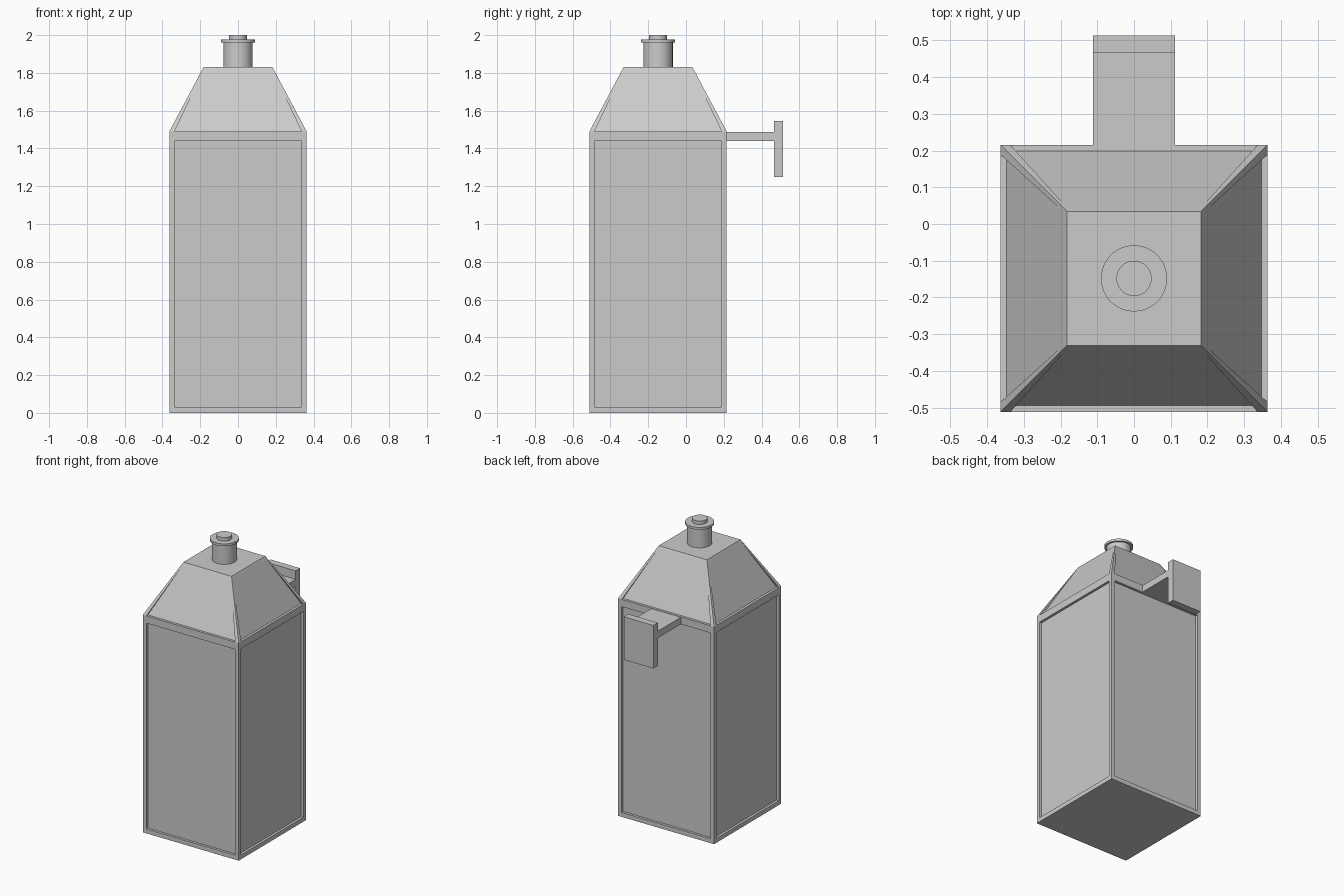
import bpy, bmesh, math
from mathutils import Matrix, Vector

if "Cube" in bpy.data.objects:
    bpy.data.objects.remove(bpy.data.objects["Cube"])

CY = -0.148            # body centre in y
H, T = 0.3635, 0.1825  # half widths of body and roof top
P, REC = 0.337, 0.017  # panel half width and recess depth
ZR, ZT = 1.49, 1.83    # eave and roof top heights


def finish(name, bm, loc=(0, 0, 0)):
    bmesh.ops.remove_doubles(bm, verts=bm.verts, dist=1e-5)
    bmesh.ops.recalc_face_normals(bm, faces=bm.faces)
    me = bpy.data.meshes.new(name)
    bm.to_mesh(me)
    bm.free()
    ob = bpy.data.objects.new(name, me)
    ob.location = loc
    bpy.context.collection.objects.link(ob)
    return ob


def row(w, d, z):
    """Left and right point at half width w, depth d, height z."""
    return [Vector((-w, -d, z)), Vector((w, -d, z))]


def box(name, x, y, z):
    bm = bmesh.new()
    bmesh.ops.create_cube(bm, size=1)
    for v in bm.verts:
        v.co = [r[0] + (c + 0.5) * (r[1] - r[0]) for c, r in zip(v.co, (x, y, z))]
    return finish(name, bm)


# Bottle body: one side with recessed wall and roof panels, turned four times
def frame(outer, inner):
    return [(outer[i], outer[(i + 1) % 4], inner[(i + 1) % 4], inner[i]) for i in range(4)]


def loop(lo, hi):
    return [lo[0], lo[1], hi[1], hi[0]]


wall = loop(row(H, H, 0), row(H, H, ZR))
rim = loop(row(P, H, 0.03), row(P, H, 1.44))
panel = loop(row(P, H - REC, 0.03), row(P, H - REC, 1.44))
roof = loop(row(H, H, ZR), row(T, T, ZT))
roof_rim = loop(row(P, H, ZR), row(0.18, 0.19, 1.816))
roof_panel = loop(row(P, H - REC, ZR), row(0.18, 0.19, 1.816))
# the roof panel meets the slope at its top, so only three sides need walls
a, b = roof_rim, roof_panel
faces = frame(wall, rim) + frame(rim, panel) + [panel]
faces += frame(roof, a)[1:] + [b]
faces += [(a[0], a[1], b[1], b[0]), (a[1], b[1], a[2]), (a[0], a[3], b[0])]

bm = bmesh.new()
for k in range(4):
    turn = Matrix.Rotation(k * math.pi / 2, 3, 'Z')
    for f in faces:
        bm.faces.new([bm.verts.new(turn @ p) for p in f])
for w, z in ((H, 0), (T, ZT)):
    bm.faces.new([bm.verts.new(p) for p in loop(row(w, w, z), row(w, -w, z))])
finish("bottle_body", bm, (0, CY, 0))

# Neck with flange and cap, turned from a profile
profile = [(0, 1.82), (0.078, 1.82), (0.078, 1.96), (0.09, 1.96), (0.09, 1.976),
           (0.048, 1.976), (0.048, 2.0), (0, 2.0)]
bm = bmesh.new()
pts = [bm.verts.new((r, 0, z)) for r, z in profile]
edges = [bm.edges.new(e) for e in zip(pts, pts[1:])]
bmesh.ops.spin(bm, geom=pts + edges, cent=(0, 0, 0), axis=(0, 0, 1),
               angle=2 * math.pi, steps=48)
neck = finish("neck_and_cap", bm, (0, CY, 0))
bpy.context.view_layer.objects.active = neck
neck.select_set(True)
bpy.ops.object.shade_smooth_by_angle(angle=math.radians(30))

# Rear bracket: arm and upright plate
box("bracket_arm", (-0.112, 0.112), (0.19, 0.465), (1.44, 1.487))
box("bracket_plate", (-0.112, 0.112), (0.465, 0.513), (1.25, 1.545))
